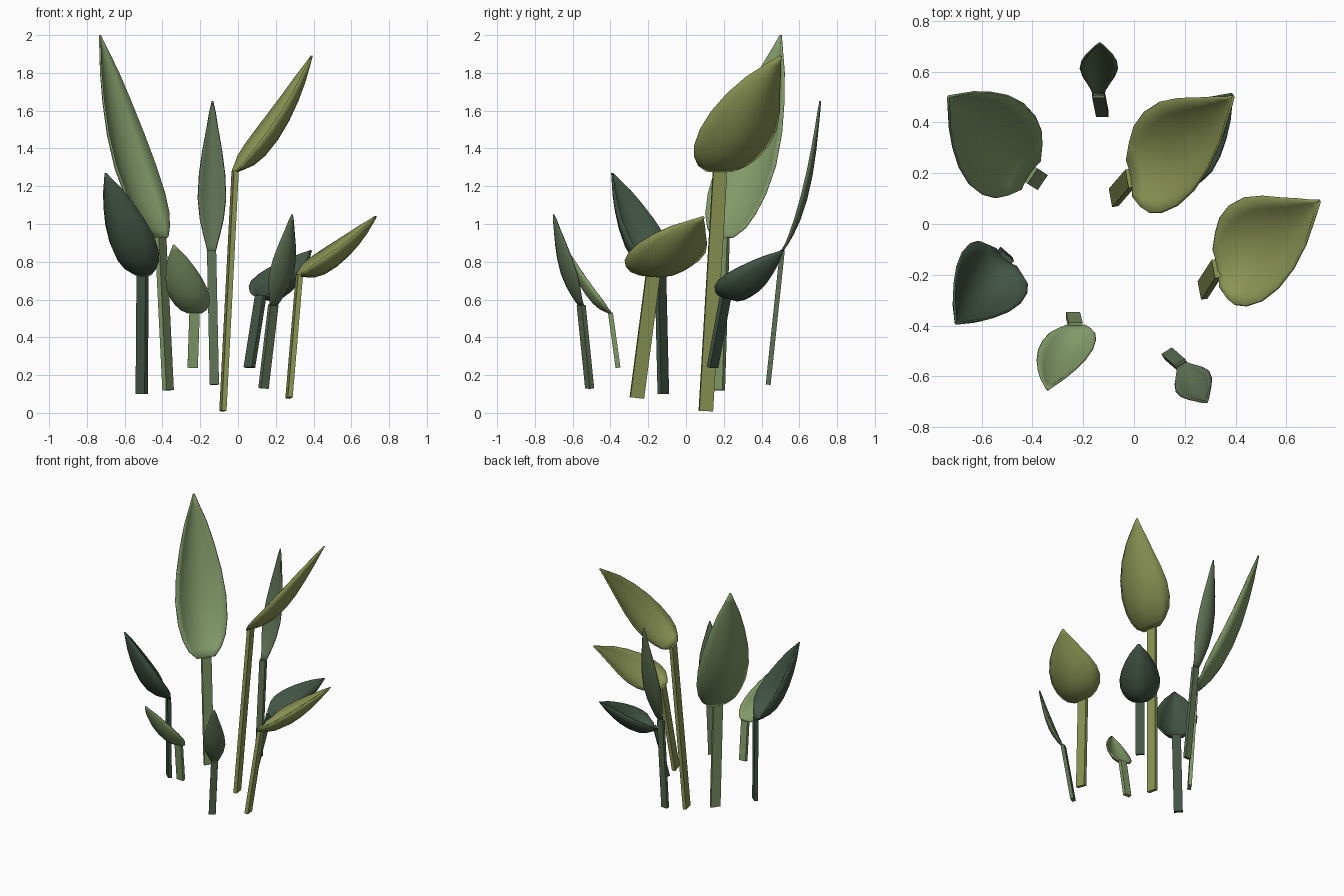
import bpy, bmesh, math
from mathutils import Vector, Matrix

if "Cube" in bpy.data.objects:
    bpy.data.objects.remove(bpy.data.objects["Cube"])

# Leaf outline: stations along the length, and half-widths at each
ALONG = [0, .05, .12, .22, .36, .52, .68, .82, .93, 1]
BROAD = [.36, .64, .84, .97, 1, .89, .68, .44, .18, .02]
NARROW = [.3, .42, .6, .84, 1, .92, .68, .4, .2, .02]
ACROSS = [-1, -.75, -.4, 0, .4, .75, 1]


def material(name, rgb):
    m = bpy.data.materials.new(name)
    m.diffuse_color = (*rgb, 1)
    m.use_nodes = True
    m.node_tree.nodes["Principled BSDF"].inputs["Base Color"].default_value = m.diffuse_color
    return m


def finish(name, bm, mat):
    bmesh.ops.recalc_face_normals(bm, faces=bm.faces)
    me = bpy.data.meshes.new(name)
    bm.to_mesh(me)
    bm.free()
    ob = bpy.data.objects.new(name, me)
    me.materials.append(mat)
    bpy.context.collection.objects.link(ob)
    return ob


# Cupped blade, bowed outward between base and tip and shifted sideways towards the tip
def blade(name, base, tip, side, half, style):
    outline, cup, shift, mat = style
    axis = tip - base
    up = side.cross(axis).normalized()
    if up.z < 0:
        up.negate()
    bm = bmesh.new()
    rows = []
    for u, h in zip(ALONG, outline):
        w = half * h
        mid = base + axis * u - up * (.05 * axis.length * math.sin(math.pi * u ** .75))
        mid += side * (shift * half * math.sin(math.pi * u ** 1.8))
        # the cup fades out where the blade meets its stalk
        depth = cup * w * min(1, .3 + u * 5)
        rows.append([bm.verts.new(mid + side * w * v + up * (depth * (v * v - .55)))
                     for v in ACROSS])
    for a, b in zip(rows, rows[1:]):
        for i in range(len(ACROSS) - 1):
            bm.faces.new((a[i], a[i + 1], b[i + 1], b[i]))
    ob = finish(name, bm, mat)
    sol = ob.modifiers.new("thickness", 'SOLIDIFY')
    sol.thickness, sol.offset = .01, 0
    bpy.ops.object.select_all(action='DESELECT')
    bpy.context.view_layer.objects.active = ob
    ob.select_set(True)
    bpy.ops.object.shade_smooth_by_angle(angle=math.radians(40))


# Flat strap-like stalk, wide along the leaf's side direction
def stem(name, bottom, top, side, width, mat):
    z = (top - bottom).normalized()
    y = z.cross(side).normalized()
    x = y.cross(z)
    rot = Matrix((x, y, z)).transposed().to_4x4()
    size = Matrix.Diagonal((width, .026, (top - bottom).length, 1))
    bm = bmesh.new()
    bmesh.ops.create_cube(bm, size=1, matrix=Matrix.Translation((bottom + top) / 2) @ rot @ size)
    finish(name, bm, mat)


# Leaf styles: outline, cup depth, sideways shift, material
light = (BROAD, .45, 0, material("light_green", (.22, .32, .14)))
olive = (BROAD, .45, .2, material("olive_green", (.26, .30, .09)))
dark = (BROAD, .85, 0, material("dark_green", (.055, .09, .06)))
slim = (NARROW, .4, 0, material("mid_green", (.11, .16, .085)))

# name, style, stem bottom, leaf base, leaf tip, side heading in degrees, half width
LEAVES = [
    ("tall_left", light, (-.37, .17, .12), (-.41, .195, .93), (-.73, .5, 2.0), 56, .19),
    ("tall_olive", olive, (-.08, .105, .01), (-.015, .18, 1.28), (.39, .5, 1.89), -80, .205),
    ("low_olive", olive, (.27, -.26, .08), (.325, -.175, .73), (.73, .09, 1.04), -80, .205),
    ("dark_left", dark, (-.51, -.12, .1), (-.505, -.135, .73), (-.7, -.39, 1.27), -41, .15),
    ("dark_back", dark, (.06, .14, .24), (.12, .21, .62), (.385, .51, .86), -45, .14),
    ("small_front", light, (-.24, -.36, .24), (-.23, -.4, .53), (-.34, -.65, .89), 0, .105),
    ("slim_front", slim, (.135, -.51, .13), (.187, -.555, .57), (.285, -.7, 1.05), 32, .075),
    ("slim_back", slim, (-.125, .435, .15), (-.14, .51, .86), (-.135, .71, 1.65), 0, .073),
]
for name, style, bottom, base, tip, heading, half in LEAVES:
    a = math.radians(heading)
    side = Vector((math.cos(a), math.sin(a), 0))
    bottom, base, tip = Vector(bottom), Vector(base), Vector(tip)
    stem(name + "_stem", bottom, base, side, .035 + .19 * half, style[3])
    blade(name + "_leaf", base, tip, side, half, style)
